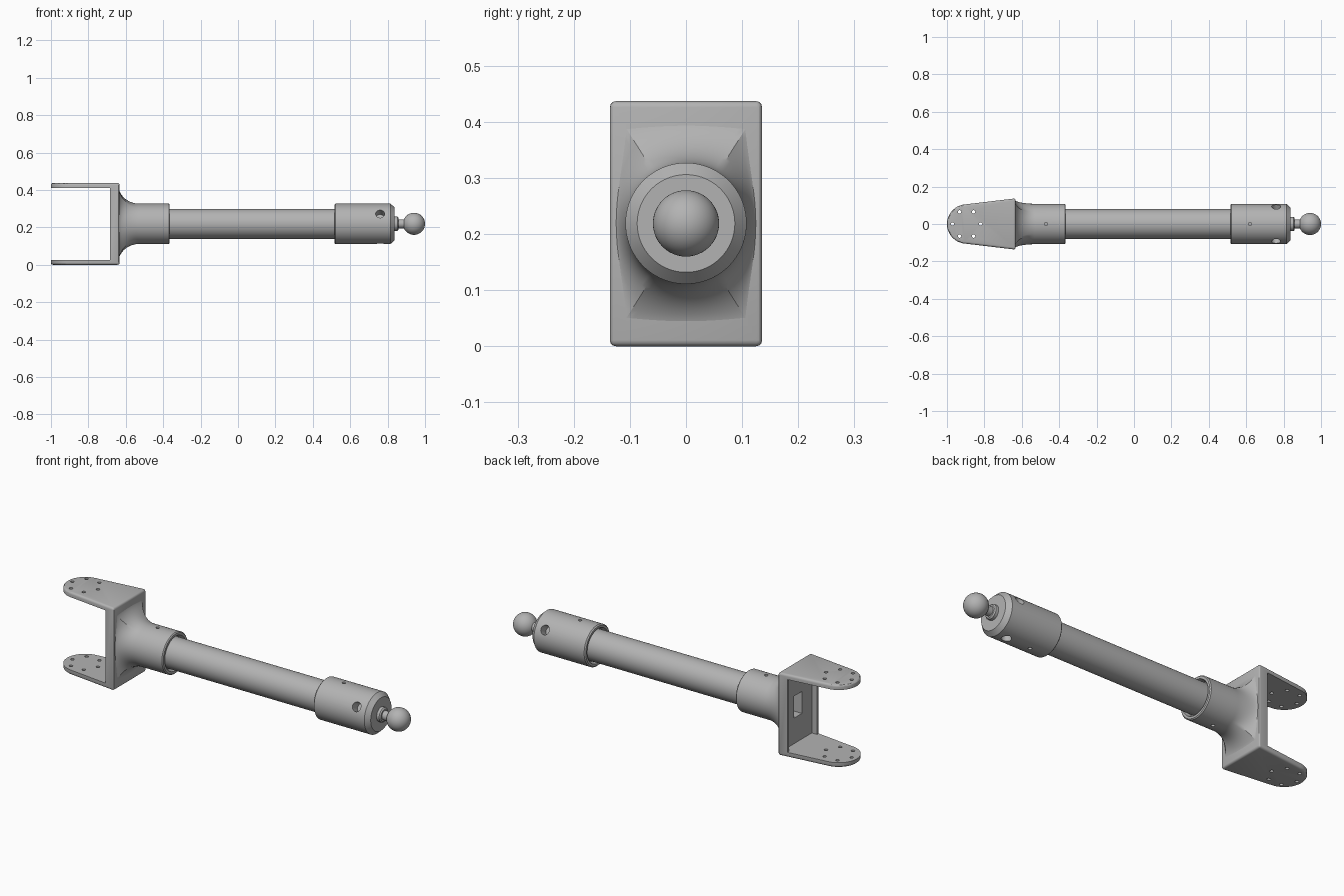
import bpy, bmesh, math
from mathutils import Vector, Matrix

if "Cube" in bpy.data.objects:
    bpy.data.objects.remove(bpy.data.objects["Cube"])

AXIS_Z = 0.219
HEIGHT = 0.437
SIDES = 96

grey = bpy.data.materials.new("plain_grey")
grey.use_nodes = True
GREY = (0.45, 0.45, 0.45, 1)
grey.diffuse_color = GREY
grey.node_tree.nodes["Principled BSDF"].inputs["Base Color"].default_value = GREY


def finish(name, bm):
    bmesh.ops.recalc_face_normals(bm, faces=bm.faces)
    mesh = bpy.data.meshes.new(name)
    bm.to_mesh(mesh)
    bm.free()
    mesh.materials.append(grey)
    obj = bpy.data.objects.new(name, mesh)
    bpy.context.collection.objects.link(obj)
    return obj


def loft(name, rings):
    """Skin a list of equal-sized rings and cap both ends."""
    bm = bmesh.new()
    loops = [[bm.verts.new(p) for p in ring] for ring in rings]
    for a, b in zip(loops, loops[1:]):
        for i in range(len(a)):
            j = (i + 1) % len(a)
            bm.faces.new((a[i], a[j], b[j], b[i]))
    bm.faces.new(loops[0])
    bm.faces.new(loops[-1])
    return finish(name, bm)


def circle(x, r):
    turn = 2 * math.pi / SIDES
    return [(x, r * math.cos(i * turn), AXIS_Z + r * math.sin(i * turn)) for i in range(SIDES)]


def lathe(name, profile):
    return loft(name, [circle(x, r) for x, r in profile])


def box(name, low, high):
    bm = bmesh.new()
    bmesh.ops.create_cube(bm, size=1)
    low, high = Vector(low), Vector(high)
    for v in bm.verts:
        v.co = (low + high) / 2 + Vector(a * b for a, b in zip(v.co, high - low))
    return finish(name, bm)


def drill(centre, direction, radius, length):
    """Cylinder cutter centred on a point."""
    bm = bmesh.new()
    turn = Vector(direction).to_track_quat('Z', 'Y').to_matrix().to_4x4()
    bmesh.ops.create_cone(bm, cap_ends=True, segments=24, radius1=radius, radius2=radius,
                          depth=length, matrix=Matrix.Translation(centre) @ turn)
    return finish("drill_cutter", bm)


def activate(obj):
    bpy.ops.object.select_all(action='DESELECT')
    obj.select_set(True)
    bpy.context.view_layer.objects.active = obj


def apply(obj, mod):
    activate(obj)
    bpy.ops.object.modifier_apply(modifier=mod.name)


def cut(obj, cutters):
    for cutter in cutters:
        cutter.hide_render = True
        mod = obj.modifiers.new("cut", 'BOOLEAN')
        mod.operation = 'DIFFERENCE'
        mod.solver = 'EXACT'
        mod.object = cutter
        apply(obj, mod)
        bpy.data.objects.remove(cutter)


def socket_cutter():
    return box("socket_cutter", (-0.72, -0.034, AXIS_Z - 0.058), (-0.52, 0.034, AXIS_Z + 0.058))


# Fork bracket: tapered plan with a round tip, extruded to full height
PAD_X, PAD_R = -0.895, 0.105
arc = [math.radians(96 + 168 * i / 32) for i in range(33)]
plan = [(PAD_X + PAD_R * math.cos(a), PAD_R * math.sin(a)) for a in arc]
plan += [(-0.633, -0.137), (-0.633, 0.137)]
bracket = loft("fork_bracket", [[(x, y, z) for x, y in plan] for z in (0, HEIGHT)])
bevel = bracket.modifiers.new("round_edges", 'BEVEL')
bevel.width = 0.011
bevel.segments = 3
bevel.limit_method = 'ANGLE'
bevel.angle_limit = math.radians(40)
apply(bracket, bevel)

# Gap between the plates, shallow pocket, socket and bolt circles
bolts = []
for i in range(6):
    a = i * math.pi / 3
    bolts.append(drill((PAD_X + 0.075 * math.cos(a), 0.075 * math.sin(a), HEIGHT / 2),
                       (0, 0, 1), 0.009, 1))
cut(bracket, [
    box("gap_cutter", (-1.1, -0.3, 0.026), (-0.685, 0.3, HEIGHT - 0.026)),
    box("pocket_cutter", (-0.75, -0.117, 0.026), (-0.655, 0.117, HEIGHT - 0.026)),
    socket_cutter(),
] + bolts)

# Flared collar: rectangle blending into a round sleeve, open at the tube end
HALF_Y, HALF_Z, SLEEVE_R = 0.134, 0.213, 0.108
rings = []
for step in range(17):
    u = step / 16
    blend = 1 - math.sqrt(1 - (1 - u) ** 2)
    ring = []
    for i in range(SIDES):
        a = 2 * math.pi * i / SIDES
        c, s = math.cos(a), math.sin(a)
        m = max(abs(c), abs(s))
        rect = Vector((HALF_Y * c / m, HALF_Z * s / m))
        y, z = rect.normalized().lerp(rect, 0) * SLEEVE_R * (1 - blend) + rect * blend
        ring.append((-0.641 + 0.111 * u, y, AXIS_Z + z))
    rings.append(ring)


def sleeve_ring(x, r):
    """Circle whose points line up with the flare."""
    out = []
    for _, y, z in rings[16]:
        d = Vector((y, z - AXIS_Z)).normalized() * r
        out.append((x, d.x, AXIS_Z + d.y))
    return out


sleeve = [sleeve_ring(x, r) for x, r in
          ((-0.37, SLEEVE_R), (-0.365, 0.103), (-0.365, 0.091), (-0.385, 0.083))]
collar = loft("flared_collar", rings + sleeve)
cut(collar, [socket_cutter()] +
    [drill((-0.47, 0, AXIS_Z + s * SLEEVE_R), (0, 0, 1), 0.009, 0.06) for s in (-1, 1)])

# Main tube
tube = lathe("main_tube", [(-0.42, 0.08), (0.56, 0.08)])

# End cap with recessed mouth, chamfered face, pin holes and three cross holes
cap = lathe("end_cap", [(0.535, 0.083), (0.515, 0.091), (0.515, 0.102), (0.521, SLEEVE_R),
                        (0.815, SLEEVE_R), (0.838, 0.087)])
holes = [drill((0.62, 0, AXIS_Z + s * SLEEVE_R), (0, 0, 1), 0.009, 0.06) for s in (-1, 1)]
for degrees in (30, 150, 270):
    a = math.radians(degrees)
    d = Vector((0, math.cos(a), math.sin(a)))
    holes.append(drill(Vector((0.76, 0, AXIS_Z)) + d * SLEEVE_R, d, 0.024, 0.1))
cut(cap, holes)

# Ball stud
stud = lathe("ball_stud", [(0.83, 0.038), (0.853, 0.038), (0.859, 0.032), (0.859, 0.024),
                           (0.9, 0.024)])
bm = bmesh.new()
bmesh.ops.create_uvsphere(bm, u_segments=48, v_segments=24, radius=0.059,
                          matrix=Matrix.Translation((0.941, 0, AXIS_Z)))
ball = finish("ball", bm)

# Smooth rounded surfaces, keep machined edges crisp
for obj in (bracket, collar, tube, cap, stud, ball):
    activate(obj)
    bpy.ops.object.shade_smooth_by_angle(angle=math.radians(30))
